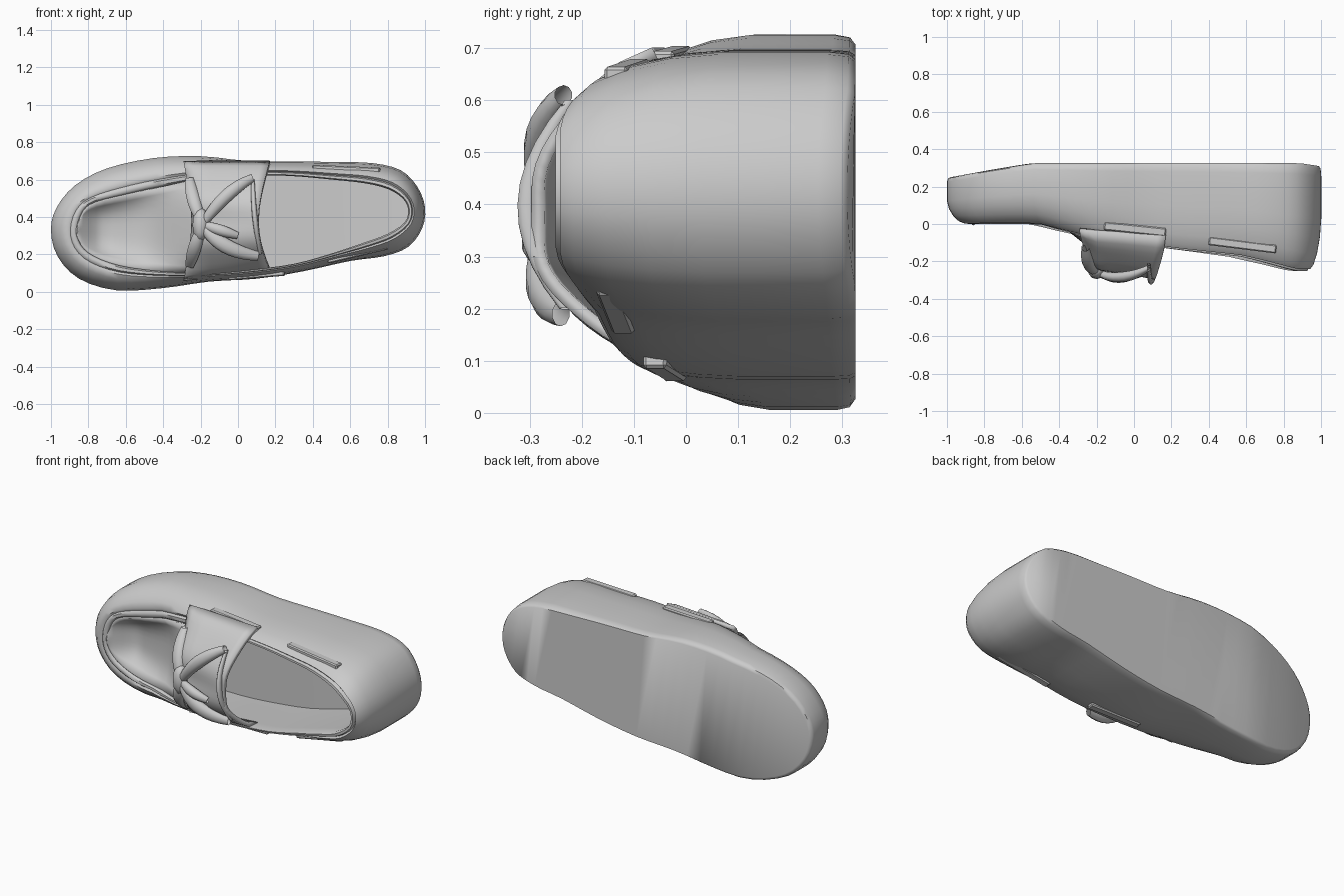
import bpy, bmesh, math
from mathutils import Vector

if "Cube" in bpy.data.objects:
    bpy.data.objects.remove(bpy.data.objects["Cube"])

# Outline stations round the shoe: outer x, z and rim x, z (toe tip, upper side, heel, lower side)
STATIONS = [
    (-1, .33, -.86, .33), (-.97, .45, -.83, .43), (-.87, .57, -.76, .48), (-.7, .66, -.6, .52),
    (-.45, .715, -.42, .56), (-.2, .725, -.2, .6), (.05, .7, .05, .62), (.3, .697, .27, .62),
    (.52, .694, .5, .6), (.72, .688, .68, .58), (.87, .65, .8, .55), (.96, .56, .88, .5),
    (1, .45, .91, .44), (.985, .34, .89, .37), (.91, .24, .8, .31), (.78, .19, .68, .265),
    (.6, .165, .5, .205), (.35, .11, .3, .15), (.1, .07, .08, .12), (-.15, .055, -.15, .1),
    (-.4, .02, -.42, .11), (-.65, .008, -.63, .14), (-.85, .07, -.77, .19), (-.965, .19, -.84, .25)]
SUB = 3


def interp(x, pts):
    for (x0, y0), (x1, y1) in zip(pts, pts[1:]):
        if x <= x1:
            return y0 + (y1 - y0) * max(0, (x - x0) / (x1 - x0))
    return pts[-1][1]


def rim_y(x):
    return interp(x, [(-1, .0), (-.55, 0), (-.2, -.08), (.2, -.13), (.6, -.175), (.93, -.25)])


def sole_y(x):
    return interp(x, [(-1, .25), (-.8, .285), (-.55, .325), (.9, .325), (1, .31)])


def smooth_loop(pts, sub):
    out, n = [], len(pts)
    for i in range(n):
        a, b, c, d = (pts[(i + k) % n] for k in (-1, 0, 1, 2))
        for s in range(sub):
            t = s / sub
            out.append(tuple(.5 * (2 * q + (r - p) * t + (2 * p - 5 * q + 4 * r - w) * t * t
                                   + (3 * q - p - 3 * r + w) * t ** 3) for p, q, r, w in zip(a, b, c, d)))
    return out


def make(name, bm, angle=50, thick=0):
    bmesh.ops.remove_doubles(bm, verts=bm.verts, dist=.0005)
    bmesh.ops.recalc_face_normals(bm, faces=bm.faces)
    me = bpy.data.meshes.new(name)
    bm.to_mesh(me)
    bm.free()
    ob = bpy.data.objects.new(name, me)
    bpy.context.collection.objects.link(ob)
    if thick:
        m = ob.modifiers.new("thickness", 'SOLIDIFY')
        m.thickness = thick
        m.offset = 0
    bpy.ops.object.select_all(action='DESELECT')
    ob.select_set(True)
    bpy.context.view_layer.objects.active = ob
    bpy.ops.object.shade_smooth_by_angle(angle=math.radians(angle))
    return ob


def grid(name, nu, nv, func, thick=0):
    bm = bmesh.new()
    v = [[bm.verts.new(func(i, j / nv)) for j in range(nv + 1)] for i in range(nu + 1)]
    for i in range(nu):
        for j in range(nv):
            bm.faces.new((v[i][j], v[i + 1][j], v[i + 1][j + 1], v[i][j + 1]))
    return make(name, bm, 50, thick)


loop = smooth_loop(STATIONS, SUB)
N = len(loop)

# Shoe body: one wall running from sole, over the rim, down to the insole
# each ring = (blend outer->rim outline, height fraction sole->rim)
rings = [(.14, 0), (.04, .025), (0, .1), (0, .3), (0, .5), (.08, .68), (.24, .83), (.45, .94),
         (.65, .985), (.74, .965), (.8, 1), (.93, 1), (1, .96), (.98, .85), (.85, .5), (.8, .2)]
bm = bmesh.new()
rows = []
for t, f in rings:
    row = []
    for px, pz, rx, rz in loop:
        x, z = px + (rx - px) * t, pz + (rz - pz) * t
        row.append(bm.verts.new((x, sole_y(px) + (rim_y(px) - sole_y(px)) * f, z)))
    rows.append(row)
for a, b in zip(rows, rows[1:]):
    for i in range(N):
        k = (i + 1) % N
        bm.faces.new((a[i], a[k], b[k], b[i]))
for r in (rows[0], rows[-1]):                      # sole and insole caps
    bm.faces.new((r[0], r[1], r[-1]))
    for i in range(1, N // 2 - 1):
        bm.faces.new((r[i], r[i + 1], r[N - i - 1], r[N - i]))
    bm.faces.new((r[N // 2 - 1], r[N // 2], r[N // 2 + 1]))
make("shoe_body", bm)


# Sunken toe apron stretched between the two rim sides
def apron(i, v):
    a, b = loop[i], loop[-i % N]
    x, z = a[2] + (b[2] - a[2]) * v, a[3] + (b[3] - a[3]) * v
    mid = interp(x, [(-.86, .0), (-.74, .1), (-.5, .07), (-.35, -.03), (-.2, -.15), (0, -.2)])
    w = 1 - abs(2 * v - 1) ** 3
    edge = rim_y(a[0]) + .01
    return (x, edge + (mid - edge) * w, z)


grid("toe_apron", 16, 12, apron, .015)


# Saddle strap arching over the instep, open toward the heel
def saddle(i, v):
    u = i / 10
    s = math.sin(math.pi * v)
    x = -.29 + .05 * s + u * (.46 - .11 * s)
    base = -.03 - .03 * u
    peak = interp(x, [(-.29, -.13), (-.2, -.24), (-.05, -.26), (.13, -.295)])
    pleat = .014 * math.sin(5 * math.pi * v) * s * (1 - .5 * u)
    z = .69 - .03 * u * s - v * (.62 - .05 * u)
    return (x, base + (peak - base) * s ** .65 + pleat, z)


grid("instep_saddle", 10, 24, saddle, .025)


# Gathered folds radiating from the knot
def fold(name, pts, width, depth):
    pts = [Vector(p) for p in pts]

    def f(i, v):
        t = i / 10
        p = (1 - t) ** 2 * pts[0] + 2 * t * (1 - t) * pts[1] + t * t * pts[2]
        d = (2 * (1 - t) * (pts[1] - pts[0]) + 2 * t * (pts[2] - pts[1])).normalized()
        side = d.cross(Vector((0, -1, 0))).normalized()
        a = 2 * math.pi * v
        w = .6 + .4 * math.sin(math.pi * t)
        return p + side * math.cos(a) * width * w + Vector((0, -1, 0)) * math.sin(a) * depth * w
    grid(name, 10, 10, f)


knot = (-.19, -.26, .36)
fold("fold_upper_heel", [knot, (-.07, -.32, .54), (.08, -.235, .61)], .035, .028)
fold("fold_lower_heel", [knot, (-.1, -.31, .22), (.11, -.24, .19)], .04, .028)
fold("fold_upper_toe", [knot, (-.25, -.25, .5), (-.26, -.13, .61)], .035, .025)
fold("fold_lower_toe", [knot, (-.24, -.26, .22), (-.26, -.12, .13)], .035, .025)
fold("fold_centre", [knot, (-.1, -.31, .33), (0, -.28, .3)], .03, .025)
fold("tongue_edge", [(.08, -.22, .6), (.08, -.38, .4), (.12, -.23, .2)], .014, .022)

# Knot
bm = bmesh.new()
bmesh.ops.create_icosphere(bm, subdivisions=2, radius=1)
bmesh.ops.scale(bm, vec=(.045, .045, .09), verts=bm.verts)
bmesh.ops.translate(bm, vec=(-.2, -.25, .36), verts=bm.verts)
make("knot", bm)


# Side lace strips, given by their two end points
def strip(name, a, b, height=.045, thick=.028):
    a, b = Vector(a), Vector(b)
    bm = bmesh.new()
    bmesh.ops.create_cube(bm, size=1)
    bmesh.ops.scale(bm, vec=((b - a).length, height, thick), verts=bm.verts)
    bmesh.ops.bevel(bm, geom=bm.edges[:], offset=.006, segments=1, affect='EDGES')
    rot = (b - a).to_track_quat('X', 'Z').to_matrix()
    bmesh.ops.rotate(bm, matrix=rot, verts=bm.verts)
    bmesh.ops.translate(bm, vec=(a + b) / 2, verts=bm.verts)
    make(name, bm, 30)


strip("upper_strip_front", (-.16, -.01, .69), (.17, -.045, .68))
strip("upper_strip_back", (.4, -.09, .665), (.76, -.135, .65))
strip("lower_strip_front", (-.05, -.02, .075), (.25, -.06, .1))
strip("lower_strip_back", (.48, -.12, .165), (.8, -.15, .24))
